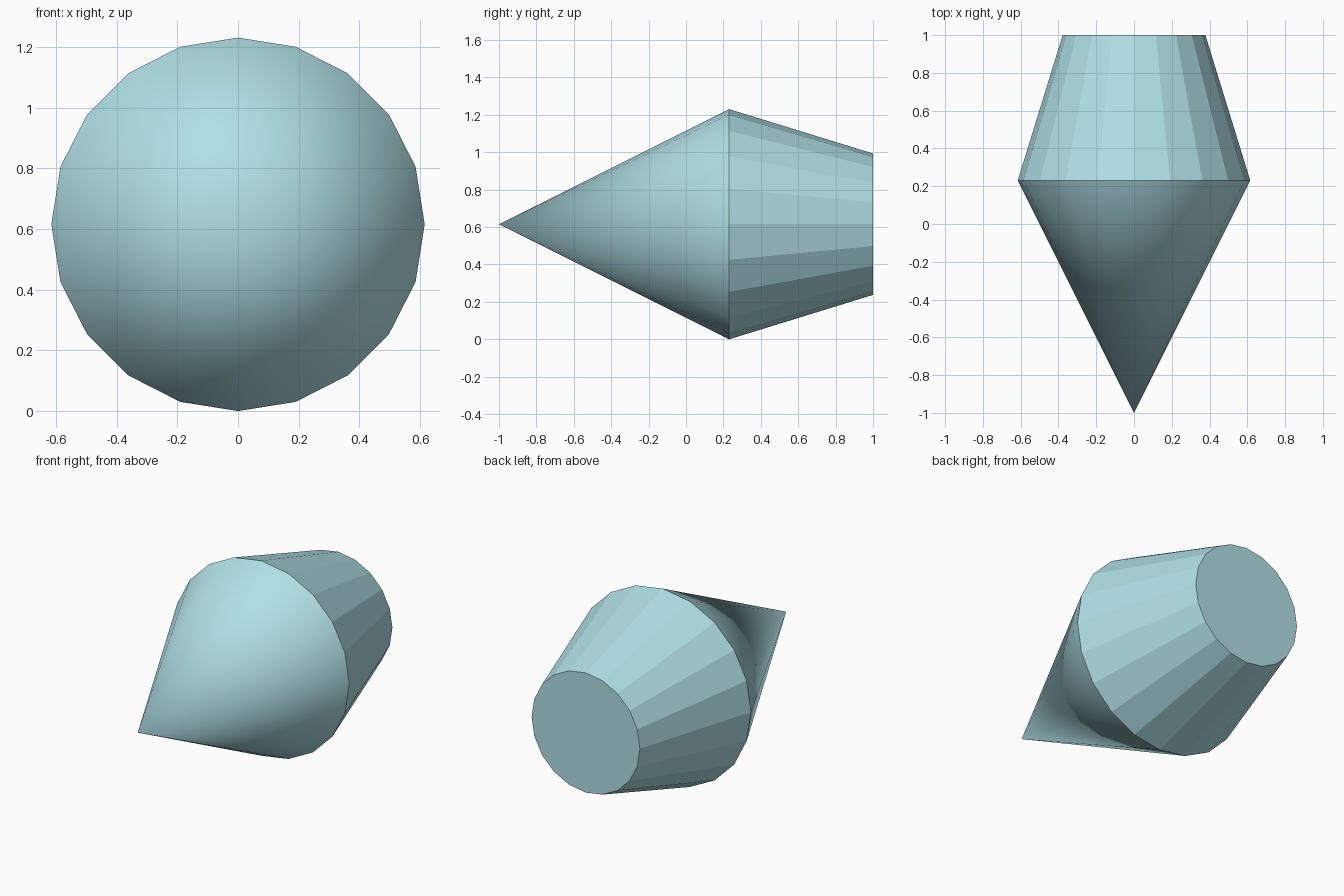
import bpy, bmesh
from math import radians
from mathutils import Matrix

cube = bpy.data.objects.get("Cube")
if cube:
    bpy.data.objects.remove(cube, do_unlink=True)

SIDES = 20
RADIUS = 2 / 3.25          # widest ring
BACK_RADIUS = 0.378
RING_Y = -1 + 2 * RADIUS   # where the tip meets the body

# Single pale blue colour
pale_blue = bpy.data.materials.new("pale_blue")
pale_blue.use_nodes = True
colour = (0.434, 0.745, 0.791, 1)
pale_blue.diffuse_color = colour
pale_blue.node_tree.nodes["Principled BSDF"].inputs["Base Color"].default_value = colour


def tapered_part(name, back_y, back_r, front_y, front_r, back_cap, smooth):
    """Cone section lying along y, without a face at its front end."""
    bm = bmesh.new()
    place = Matrix.Translation((0, (back_y + front_y) / 2, RADIUS)) @ Matrix.Rotation(radians(90), 4, "X")
    bmesh.ops.create_cone(bm, cap_ends=back_cap, segments=SIDES, radius1=back_r,
                          radius2=front_r, depth=back_y - front_y, matrix=place)
    bmesh.ops.remove_doubles(bm, verts=bm.verts, dist=0.0001)
    bm.normal_update()
    front_caps = [f for f in bm.faces if f.normal.y < -0.99]
    bmesh.ops.delete(bm, geom=front_caps, context="FACES_ONLY")
    bmesh.ops.recalc_face_normals(bm, faces=bm.faces)
    # Open shells: make sure the sides face outward
    side = min(bm.faces, key=lambda f: len(f.verts))
    centre = side.calc_center_median()
    if side.normal.x * centre.x + side.normal.z * (centre.z - RADIUS) < 0:
        bmesh.ops.reverse_faces(bm, faces=bm.faces)
    for f in bm.faces:
        f.smooth = smooth
    mesh = bpy.data.meshes.new(name)
    bm.to_mesh(mesh)
    bm.free()
    mesh.materials.append(pale_blue)
    obj = bpy.data.objects.new(name, mesh)
    bpy.context.collection.objects.link(obj)
    return obj


# Smooth pointed tip at the front, faceted body with a flat back
tapered_part("pointed_tip", RING_Y, RADIUS, -1, 0, False, True)
tapered_part("faceted_body", 1, BACK_RADIUS, RING_Y, RADIUS, True, False)
